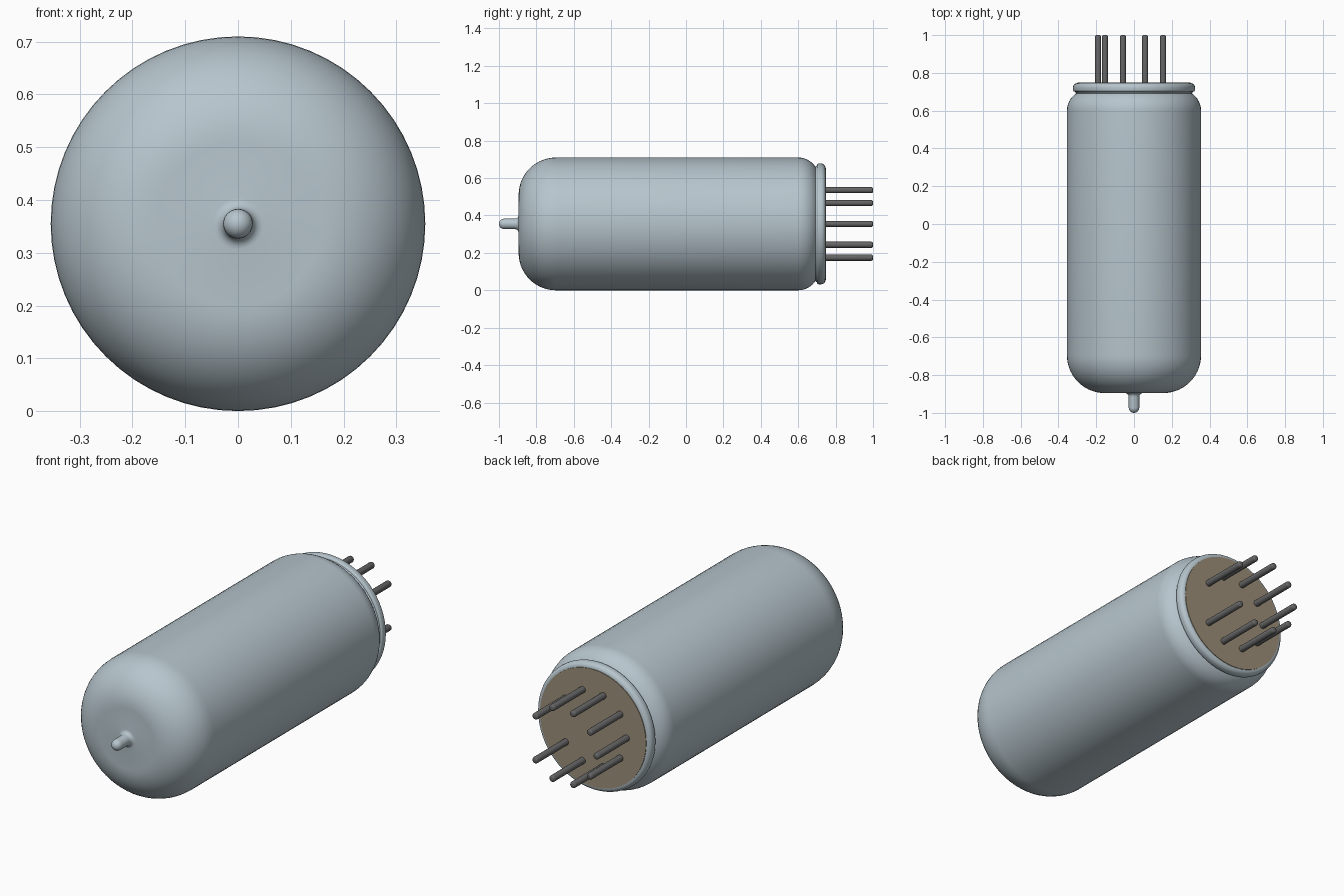
import bpy
import bmesh
import math
from mathutils import Matrix

old = bpy.data.objects.get("Cube")
if old:
    bpy.data.objects.remove(old, do_unlink=True)

CENTRE_Z = 0.355
RADIUS = 0.355


def material(name, colour, roughness):
    m = bpy.data.materials.new(name)
    m.use_nodes = True
    m.diffuse_color = (*colour, 1)
    bsdf = m.node_tree.nodes["Principled BSDF"]
    bsdf.inputs["Base Color"].default_value = (*colour, 1)
    bsdf.inputs["Roughness"].default_value = roughness
    return m


glass = material("pale blue grey glass", (0.47, 0.56, 0.61), 0.3)
tan = material("tan base", (0.33, 0.275, 0.19), 0.6)
metal = material("dark grey metal", (0.13, 0.13, 0.13), 0.4)


def arc(cy, cr, radius, start, end, steps):
    """Profile points (y, r) on an arc; angle 0 points along +y, 90 outward."""
    pts = []
    for i in range(steps + 1):
        a = math.radians(start + (end - start) * i / steps)
        pts.append((cy + radius * math.cos(a), cr + radius * math.sin(a)))
    return pts


def lathe(name, profile, mat, sides, x=0, z=CENTRE_Z, smooth_angle=40):
    """Spin a (y, r) profile, front to back, about an axis along y."""
    bm = bmesh.new()
    verts = [bm.verts.new((max(r, 0), y, 0)) for y, r in profile]
    edges = [bm.edges.new(pair) for pair in zip(verts, verts[1:])]
    bmesh.ops.spin(bm, geom=verts + edges, cent=(0, 0, 0), axis=(0, 1, 0),
                   angle=2 * math.pi, steps=sides, use_duplicate=False)
    bmesh.ops.remove_doubles(bm, verts=bm.verts, dist=1e-5)
    bmesh.ops.recalc_face_normals(bm, faces=bm.faces)
    bmesh.ops.transform(bm, matrix=Matrix.Translation((x, 0, z)), verts=bm.verts)
    me = bpy.data.meshes.new(name)
    bm.to_mesh(me)
    bm.free()
    me.materials.append(mat)
    ob = bpy.data.objects.new(name, me)
    bpy.context.collection.objects.link(ob)
    bpy.ops.object.select_all(action="DESELECT")
    ob.select_set(True)
    bpy.context.view_layer.objects.active = ob
    bpy.ops.object.shade_smooth_by_angle(angle=math.radians(smooth_angle))
    return ob


# Glass envelope: rounded nipple, flared neck, domed front, straight wall, shoulder
envelope = arc(-0.972, 0, 0.028, 180, 90, 6)
envelope += arc(-0.915, 0.048, 0.02, 270, 360, 5)
envelope += arc(-0.695, RADIUS - 0.2, 0.2, 180, 90, 14)
envelope += arc(0.60, RADIUS - 0.11, 0.11, 90, 28, 7)
envelope += [(0.70, 0.0)]
lathe("glass_envelope", envelope, glass, 64)

# Rounded glass rim around the base
rim = [(0.69, 0.0), (0.69, 0.305)]
rim += arc(0.711, 0.312, 0.011, 180, 90, 4)
rim += arc(0.722, 0.299, 0.024, 90, 0, 6)
rim += [(0.746, 0.0)]
lathe("base_rim", rim, glass, 64)

# Tan base plate closing the back
lathe("base_plate", [(0.742, 0), (0.742, 0.299), (0.749, 0.299), (0.749, 0)], tan, 64)

# Nine pins on a ten-place circle, leaving the left place empty
pin = [(0.73, 0), (0.73, 0.0165)] + arc(0.99, 0.0065, 0.01, 90, 0, 4) + [(1.0, 0)]
for i in range(1, 10):
    a = math.radians(36 * i)
    lathe(f"pin_{i}", pin, metal, 16,
          x=0.19 * math.cos(a), z=CENTRE_Z + 0.19 * math.sin(a))
